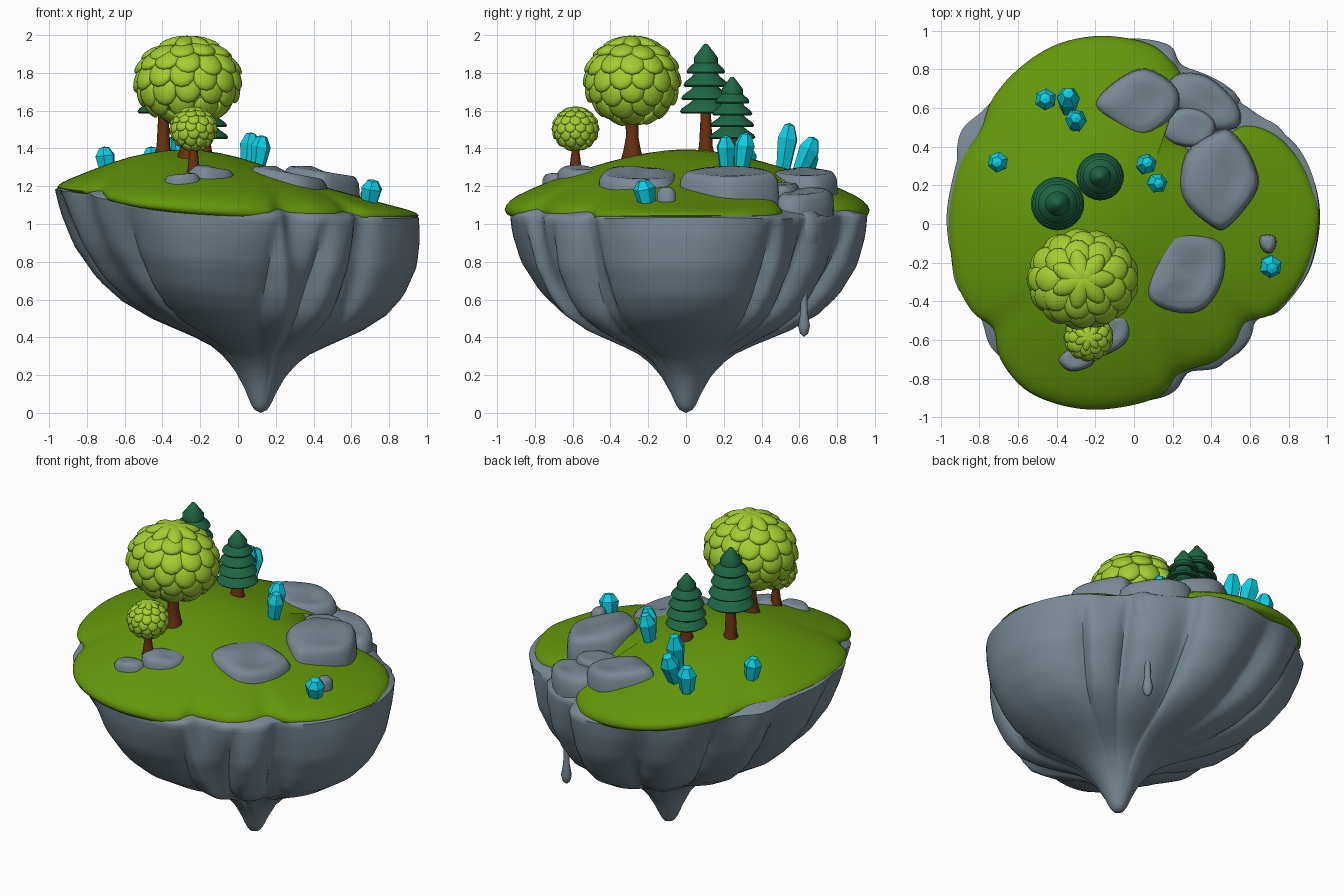
import bpy, bmesh, math
from mathutils import Vector, Matrix

if "Cube" in bpy.data.objects:
    bpy.data.objects.remove(bpy.data.objects["Cube"])


def material(name, rgb):
    m = bpy.data.materials.new(name)
    m.diffuse_color = (*rgb, 1)
    m.use_nodes = True
    m.node_tree.nodes["Principled BSDF"].inputs["Base Color"].default_value = m.diffuse_color
    return m


GRASS = material("grass green", (0.125, 0.31, 0.003))
STONE = material("slate grey", (0.19, 0.25, 0.295))
LEAF = material("lime green", (0.36, 0.62, 0.03))
PINE = material("pine green", (0.013, 0.135, 0.058))
BARK = material("bark brown", (0.14, 0.03, 0.005))
GEM = material("turquoise", (0.003, 0.64, 0.8))


def finish(name, bm, mat, smooth=40):
    bmesh.ops.recalc_face_normals(bm, faces=bm.faces)
    me = bpy.data.meshes.new(name)
    bm.to_mesh(me)
    bm.free()
    ob = bpy.data.objects.new(name, me)
    bpy.context.collection.objects.link(ob)
    me.materials.append(mat)
    if smooth:
        bpy.ops.object.select_all(action='DESELECT')
        ob.select_set(True)
        bpy.context.view_layer.objects.active = ob
        bpy.ops.object.shade_smooth_by_angle(angle=math.radians(smooth))
    return ob


def loft(bm, rings):
    """Join rings of points into a skin; single-point rings close the ends."""
    rows = [[bm.verts.new(p) for p in r] for r in rings]
    for a, b in zip(rows, rows[1:]):
        n = max(len(a), len(b))
        for i in range(n):
            j = (i + 1) % n
            if len(a) == 1:
                bm.faces.new((a[0], b[i], b[j]))
            elif len(b) == 1:
                bm.faces.new((a[i], a[j], b[0]))
            else:
                bm.faces.new((a[i], a[j], b[j], b[i]))
    for r in (rows[0], rows[-1]):
        if len(r) > 1:
            bm.faces.new(r)


def lathe(name, x, y, profile, mat, n=24, smooth=40):
    bm = bmesh.new()
    loft(bm, [[(x + r * math.cos(2 * math.pi * i / n), y + r * math.sin(2 * math.pi * i / n), z)
               for i in range(n)] if r else [(x, y, z)] for r, z in profile])
    return finish(name, bm, mat, smooth)


def smooth_loop(pts, k=5):
    """Closed Catmull-Rom curve through the points."""
    P, n, out = [Vector(p) for p in pts], len(pts), []
    for i in range(n):
        a, b, c, d = (P[(i + o) % n] for o in (-1, 0, 1, 2))
        for s in range(k):
            t = s / k
            out.append(0.5 * (2 * b + (c - a) * t + (2 * a - 5 * b + 4 * c - d) * t * t
                              + (3 * b - a - 3 * c + d) * t ** 3))
    return out


def ground(x, y, drop=0.0):
    """Hill height, lowered by a drop that is greatest at the front and back."""
    return (1.115 - 0.035 * x + 0.27 * math.exp(-(x + 0.25) ** 2 / 0.5 - y * y / 0.6)
            - drop * (1 - 0.5 * min(1, x * x / 0.9)))


def lerp_table(tab, u):
    for (a, p), (b, q) in zip(tab, tab[1:]):
        if a >= u >= b:
            return p + (q - p) * (a - u) / (a - b)
    return tab[-1][1]


# Grass blanket with a notch at the back right
grass_line = smooth_loop([
    (0.955, 0), (0.92, 0.18), (0.84, 0.35), (0.72, 0.47), (0.57, 0.51), (0.45, 0.43), (0.34, 0.38),
    (0.25, 0.42), (0.17, 0.5), (0.15, 0.6), (0.24, 0.7), (0.23, 0.8), (0.12, 0.91), (-0.03, 0.96),
    (-0.22, 0.97), (-0.42, 0.92), (-0.6, 0.8), (-0.73, 0.65), (-0.79, 0.5), (-0.89, 0.33), (-0.95, 0.1),
    (-0.95, -0.12), (-0.91, -0.32), (-0.83, -0.46), (-0.73, -0.54), (-0.69, -0.7), (-0.57, -0.85),
    (-0.4, -0.93), (-0.2, -0.96), (0.02, -0.93), (0.16, -0.87), (0.24, -0.77), (0.42, -0.71),
    (0.52, -0.62), (0.58, -0.51), (0.72, -0.46), (0.87, -0.28)])
bm = bmesh.new()
layers = [(k / 10, 0) for k in range(1, 7)] + [(0.7, 0.005), (0.8, 0.017), (0.87, 0.03), (0.93, 0.046), (0.97, 0.065),
                                               (0.99, 0.083), (1, 0.105), (0.99, 0.13), (0.95, 0.145)]
loft(bm, [[(0, 0, ground(0, 0))]] + [[(p.x * t, p.y * t, ground(p.x * t, p.y * t, d)) for p in grass_line]
                                     for t, d in layers])
finish("grass", bm, GRASS, 60)

# Floating rock body: broad overlapping buttresses narrowing to a point
rim = smooth_loop([
    (0.955, 0), (0.94, 0.2), (0.87, 0.38), (0.76, 0.5), (0.65, 0.56), (0.56, 0.64), (0.49, 0.71),
    (0.38, 0.77), (0.25, 0.83), (0.19, 0.93), (0, 0.96), (-0.2, 0.94), (-0.45, 0.88), (-0.65, 0.74),
    (-0.78, 0.59), (-0.9, 0.47), (-0.94, 0.25), (-0.97, 0), (-0.93, -0.3), (-0.8, -0.47),
    (-0.74, -0.64), (-0.6, -0.76), (-0.4, -0.88), (-0.2, -0.93), (0.05, -0.92), (0.21, -0.88),
    (0.28, -0.77), (0.45, -0.74), (0.59, -0.61), (0.65, -0.5), (0.76, -0.45), (0.9, -0.25)], 6)
N = len(rim)
taper = [(1, 1), (0.9, 0.99), (0.75, 0.945), (0.6, 0.845), (0.5, 0.73), (0.42, 0.58), (0.36, 0.42),
         (0.31, 0.29), (0.25, 0.2), (0.18, 0.135), (0.1, 0.085), (0.04, 0.055), (0.015, 0.035), (0, 0)]
creases = [-40, 31, 48, 76, 108, 135, 160, 190, 232, 284, 304, 320]


def bulge(deg):
    deg = (deg + 40) % 360 - 40
    for a, b in zip(creases, creases[1:]):
        if a <= deg <= b:
            return math.sin(math.pi * (deg - a) / (b - a)) ** 0.5
    return 0


def rock_point(i, u):
    """Column i keeps its place in its buttress while sweeping sideways on the front."""
    rim_deg = math.degrees(math.atan2(rim[i].y, rim[i].x))
    swing = 24 * max(0, math.cos(math.radians(rim_deg - 270))) * (1 - u)
    f = (i - swing * N / 360) % N
    p = rim[int(f) % N].lerp(rim[(int(f) + 1) % N], f % 1)
    a = math.atan2(p.y, p.x)
    w = min(1, max(0, (u - 0.15) / 0.45))
    q = Vector((math.cos(a), math.sin(a))) * 0.95 * (1 - w) + p * w
    depth = 0.02 + 0.12 * math.sin(math.pi * min(1, max(0, (u - 0.22) / 0.78)))
    q *= lerp_table(taper, u) * (1 - depth * (1 - bulge(rim_deg)) * min(1, u / 0.3))
    return (q.x + 0.12 * min(1, (1 - u) * 1.5), q.y, u * ground(p.x, p.y, 0.125))


bm = bmesh.new()
rings = [[(0, 0, ground(0, 0, 0.08))]]
rings += [[(p.x * t, p.y * t, ground(p.x * t, p.y * t, d)) for p in rim]
          for t, d in ((0.3, 0.07), (0.6, 0.07), (0.8, 0.075), (0.93, 0.095), (0.98, 0.11))]
steps = [1, 0.97, 0.93, 0.88] + [0.82 - 0.04 * k for k in range(20)] + [0.035, 0.015]
rings += [[rock_point(i, u) for i in range(N)] for u in steps] + [[(0.12, 0, 0)]]
loft(bm, rings)
finish("rock_body", bm, STONE, 50)

# Stone trickle running down from the notch
cu = bpy.data.curves.new("stone_drip", 'CURVE')
cu.dimensions, cu.bevel_depth, cu.bevel_resolution, cu.use_fill_caps = '3D', 1.0, 4, True
sp = cu.splines.new('POLY')
drip = [(0.3, 0.46, 1.08, 0.06), (0.4, 0.56, 1.05, 0.1), (0.46, 0.62, 1.0, 0.1), (0.45, 0.63, 0.92, 0.085),
        (0.44, 0.63, 0.83, 0.06), (0.43, 0.625, 0.74, 0.034), (0.42, 0.625, 0.62, 0.017), (0.42, 0.625, 0.53, 0.02),
        (0.42, 0.625, 0.46, 0.032), (0.42, 0.625, 0.42, 0.022), (0.42, 0.625, 0.405, 0.004)]
sp.points.add(len(drip) - 1)
for pt, (x, y, z, r) in zip(sp.points, drip):
    pt.co, pt.radius = (x, y, z, 1), r
sp.use_smooth = True
ob = bpy.data.objects.new("stone_drip", cu)
bpy.context.collection.objects.link(ob)
cu.materials.append(STONE)


# Worn flat boulders: outline, base height, top height, slope along x, width of the flat top
def boulder(name, pts, z0, z1, slope, flat=0.84):
    c = sum((Vector(p) for p in pts), Vector((0, 0))) / len(pts)
    h = z1 - z0
    bm = bmesh.new()
    loft(bm, [[(c.x + (p.x - c.x) * s, c.y + (p.y - c.y) * s, z + slope * (p.x - c.x)) for p in smooth_loop(pts, 4)]
              for s, z in ((1.02, z0), (1.02, z0 + h * 0.45), (0.99, z1 - 0.2 * h), (0.5 + flat / 2, z1 - 0.07 * h),
                           (flat, z1 - 0.01 * h), (flat * 0.7, z1), (flat * 0.35, z1))])
    return finish(name, bm, STONE, 60)


boulder("boulder_front", [(0.07, -0.28), (0.15, -0.08), (0.26, -0.04), (0.45, -0.1), (0.46, -0.28), (0.37, -0.43),
                          (0.24, -0.46), (0.08, -0.4)], 1.08, 1.275, -0.16)
boulder("boulder_right", [(0.25, 0.14), (0.27, 0.36), (0.44, 0.48), (0.52, 0.46), (0.61, 0.33), (0.635, 0.18),
                          (0.49, -0.01), (0.4, -0.01)], 1.06, 1.28, -0.13)
boulder("boulder_back", [(-0.2, 0.62), (-0.09, 0.74), (0.06, 0.8), (0.22, 0.7), (0.21, 0.57), (0.05, 0.45), (-0.1, 0.52)],
        1.08, 1.28, -0.1)
boulder("boulder_rim", [(0.17, 0.66), (0.22, 0.77), (0.38, 0.76), (0.53, 0.62), (0.53, 0.5), (0.35, 0.5)],
        1.0, 1.175, -0.1, 0.75)
boulder("boulder_middle", [(0.14, 0.48), (0.22, 0.59), (0.34, 0.59), (0.42, 0.52), (0.38, 0.41), (0.22, 0.41)],
        1.05, 1.215, -0.05)
boulder("boulder_tree", [(-0.26, -0.6), (-0.2, -0.5), (-0.06, -0.46), (-0.02, -0.52), (-0.05, -0.62), (-0.18, -0.68)],
        1.15, 1.3, -0.1, 0.7)
boulder("boulder_low", [(-0.39, -0.7), (-0.33, -0.64), (-0.21, -0.65), (-0.22, -0.73), (-0.33, -0.76)],
        1.12, 1.265, 0.05, 0.7)
boulder("pebble", [(0.65, -0.1), (0.66, -0.06), (0.72, -0.06), (0.735, -0.1), (0.71, -0.15), (0.67, -0.14)],
        1.05, 1.195, 0, 0.5)

# Crystals: chunky shards from base to blunt tip
shards = [((-0.45, 0.63, 1.22), (-0.46, 0.65, 1.41), 0.058), ((-0.34, 0.59, 1.25), (-0.34, 0.68, 1.46), 0.06),
          ((-0.3, 0.51, 1.26), (-0.3, 0.55, 1.535), 0.057), ((-0.69, 0.32, 1.25), (-0.71, 0.32, 1.41), 0.055),
          ((0.05, 0.29, 1.27), (0.07, 0.32, 1.485), 0.055), ((0.1, 0.215, 1.27), (0.13, 0.21, 1.47), 0.053),
          ((0.69, -0.2, 1.08), (0.715, -0.23, 1.235), 0.06)]
for i, (a, b, r) in enumerate(shards):
    a, b = Vector(a), Vector(b)
    rot = (b - a).to_track_quat('Z', 'Y')
    bm = bmesh.new()
    loft(bm, [[a.lerp(b, t) + rot @ Vector((r * s * math.cos(k * math.tau / 6 + i), r * s * math.sin(k * math.tau / 6 + i), 0))
               for k in range(6)] for t, s in ((0, 0.65), (0.7, 1), (0.96, 0.5))] + [[b]])
    finish(f"crystal_{i + 1}", bm, GEM, 0)


# Conifers: flared skirts stacked on a trunk
def conifer(name, x, y, low, top, r):
    h, base = top - low, ground(x, y)
    prof = [(0, low + 0.06 * h)]
    for k, (z, s) in enumerate(((0, 1), (0.19, 0.95), (0.38, 0.86), (0.57, 0.74))):
        z = low + z * h
        nxt = 0.3 * r if k < 3 else 0.36 * r
        prof += [(0.45 * r * s, z + 0.045 * h), (0.93 * r * s, z), (r * s, z + 0.025 * h), (0.93 * r * s, z + 0.07 * h),
                 (0.62 * r * s, z + 0.15 * h), (nxt + 0.1 * r, z + 0.23 * h)]
    prof += [(0.2 * r, top - 0.07 * h), (0.08 * r, top - 0.01 * h), (0, top)]
    lathe(name + "_needles", x, y, prof, PINE)
    lathe(name + "_trunk", x, y, [(0.05, base - 0.03), (0.036, base + 0.03), (0.027, low), (0.02, low + 0.1)], BARK, 12)


conifer("tall_conifer", -0.395, 0.105, 1.585, 1.955, 0.138)
conifer("short_conifer", -0.175, 0.245, 1.45, 1.78, 0.123)


# Round trees: crowns shingled with overlapping leaves
def round_tree(name, x, y, cz, radii, trunk):
    c, R, r, base = Vector((x, y, cz)), Vector(radii), radii[0], ground(x, y)
    bm = bmesh.new()
    bmesh.ops.create_uvsphere(bm, u_segments=20, v_segments=12, radius=1,
                              matrix=Matrix.Translation(c) @ Matrix.Diagonal((*(R * 0.9), 1)))
    for row, (polar, count) in enumerate(((17, 7), (40, 9), (60, 12), (82, 13), (104, 12), (127, 9), (151, 5))):
        for k in range(count):
            a = math.tau * (k + 0.5 * (row % 2)) / count
            f = math.radians(polar + (4 * math.sin(5 * k + row) if row else 0))
            d = Vector((math.sin(f) * math.cos(a), math.sin(f) * math.sin(a), math.cos(f)))
            n = Vector([d[i] / R[i] for i in range(3)]).normalized()
            down = Vector((math.cos(f) * math.cos(a), math.cos(f) * math.sin(a), -math.sin(f)))
            t = ((down - n * down.dot(n)).normalized() + (0.26 if row else 0.02) * n).normalized()
            side = t.cross(n).normalized()
            m = Matrix((side, t, side.cross(t))).transposed().to_4x4()
            m.translation = c + Vector([d[i] * R[i] * (0.88 if row else 0.92) for i in range(3)])
            size = (0.17 * r, 0.33 * r, 0.1 * r, 1) if row == 0 else (0.25 * r, 0.28 * r, 0.11 * r, 1)
            bmesh.ops.create_uvsphere(bm, u_segments=12, v_segments=8, radius=1, matrix=m @ Matrix.Diagonal(size))
    finish(name + "_crown", bm, LEAF, 70)
    lathe(name + "_trunk", x, y, [(trunk * 2, base - 0.04), (trunk * 1.4, base + 0.03), (trunk, base + 0.1),
                                  (trunk * 1.2, cz)], BARK, 12)


round_tree("large_tree", -0.265, -0.285, 1.757, (0.285, 0.252, 0.232), 0.033)
round_tree("small_tree", -0.235, -0.585, 1.503, (0.127, 0.124, 0.116), 0.022)
